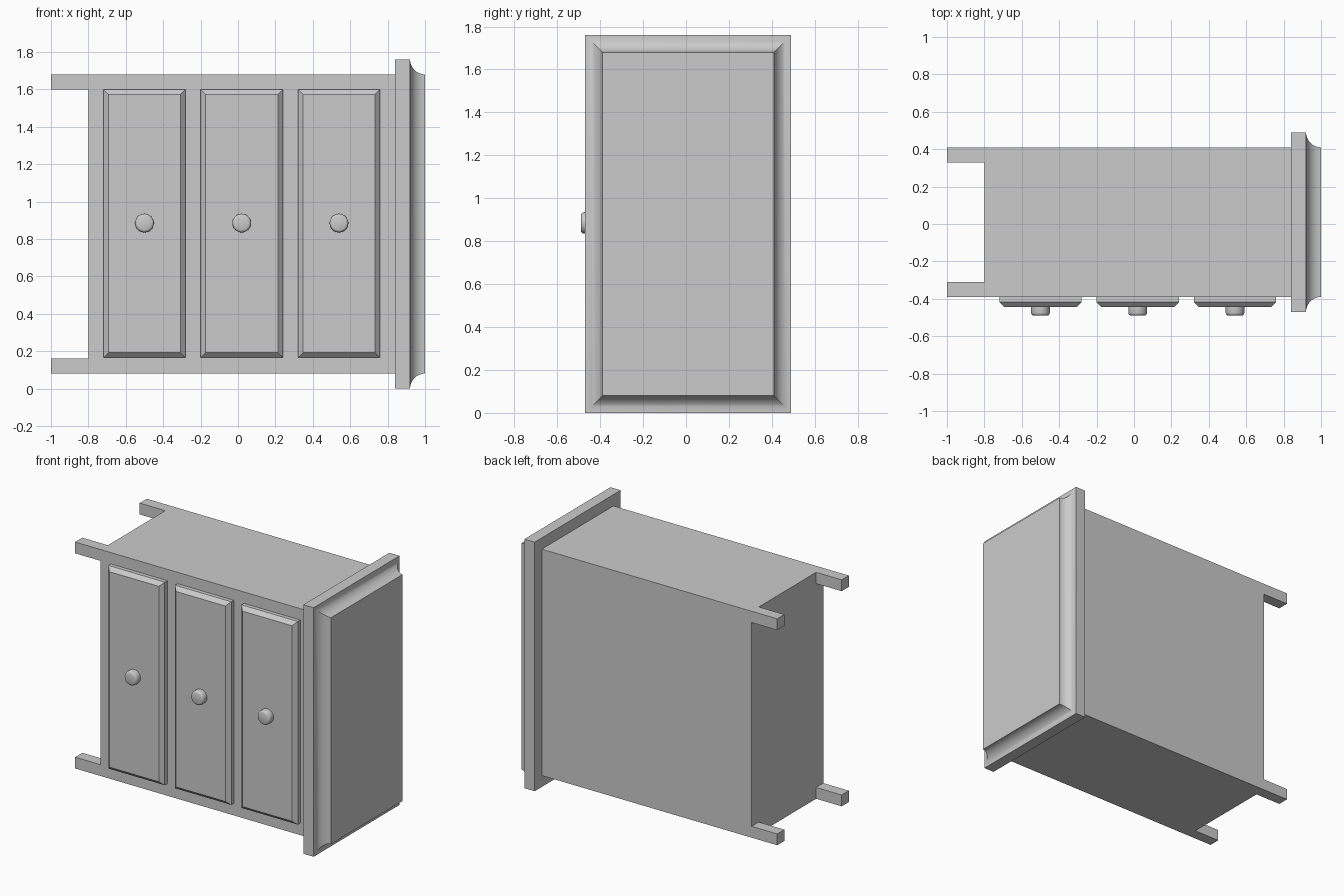
import bpy
import bmesh
import math
from mathutils import Matrix

cube = bpy.data.objects.get("Cube")
if cube:
    bpy.data.objects.remove(cube, do_unlink=True)

grey = bpy.data.materials.new("plain grey")
grey.use_nodes = True
colour = (0.6, 0.6, 0.6, 1)
grey.diffuse_color = colour
grey.node_tree.nodes["Principled BSDF"].inputs["Base Color"].default_value = colour


def finish(name, bm, smooth=False):
    bmesh.ops.recalc_face_normals(bm, faces=bm.faces)
    mesh = bpy.data.meshes.new(name)
    bm.to_mesh(mesh)
    bm.free()
    obj = bpy.data.objects.new(name, mesh)
    mesh.materials.append(grey)
    bpy.context.collection.objects.link(obj)
    if smooth:
        bpy.ops.object.select_all(action='DESELECT')
        obj.select_set(True)
        bpy.context.view_layer.objects.active = obj
        bpy.ops.object.shade_smooth_by_angle(angle=math.radians(35))
    return obj


def loft(name, rings, smooth=False):
    """Skin a list of closed point rings and cap both ends."""
    bm = bmesh.new()
    loops = [[bm.verts.new(p) for p in ring] for ring in rings]
    for a, b in zip(loops, loops[1:]):
        for i in range(len(a)):
            j = (i + 1) % len(a)
            bm.faces.new((a[i], a[j], b[j], b[i]))
    bm.faces.new(loops[0])
    bm.faces.new(loops[-1])
    return finish(name, bm, smooth)


def ring_x(x, y0, y1, z0, z1, inset=0):
    y0, y1, z0, z1 = y0 + inset, y1 - inset, z0 + inset, z1 - inset
    return [(x, y0, z0), (x, y1, z0), (x, y1, z1), (x, y0, z1)]


def ring_y(y, x0, x1, z0, z1, inset=0):
    x0, x1, z0, z1 = x0 + inset, x1 - inset, z0 + inset, z1 - inset
    return [(x0, y, z0), (x1, y, z0), (x1, y, z1), (x0, y, z1)]


def box(name, x0, x1, *sides):
    return loft(name, [ring_x(x0, *sides), ring_x(x1, *sides)])


# Cabinet body, lying on its side with the tabletop towards +x
front, back, low, high = -0.39, 0.41, 0.08, 1.68
box("cabinet_body", -0.8, 0.84, front, back, low, high)

# Four square feet flush with the body corners
foot = 0.08
for depth, y in (("front", front), ("back", back - foot)):
    for side, z in (("lower", low), ("upper", high - foot)):
        box(f"{depth}_{side}_foot", -1, -0.8, y, y + foot, z, z + foot)

# Tabletop slab rising to a concave moulding
outline = (front - 0.08, back + 0.08, low - 0.08, high + 0.08)
r = 0.08
rings = [ring_x(0.84, *outline)]
for i in range(13):
    a = math.pi / 2 * i / 12
    rings.append(ring_x(1 - r * math.cos(a), *outline, inset=r * math.sin(a)))
loft("moulded_tabletop", rings, smooth=True)

# Three drawer fronts with bevelled faces, each with a round knob
for name, x in (("lower", -0.5), ("middle", 0.02), ("upper", 0.54)):
    size = (x - 0.22, x + 0.22, 0.165, 1.6)
    loft(f"{name}_drawer_front", [
        ring_y(front, *size), ring_y(-0.418, *size), ring_y(-0.445, *size, inset=0.027)])

    knob = []
    for y, radius in ((-0.44, 0.05), (-0.475, 0.05), (-0.482, 0.048),
                      (-0.487, 0.044), (-0.49, 0.037)):
        knob.append([(x + radius * math.cos(t * math.tau / 32), y,
                      0.885 + radius * math.sin(t * math.tau / 32)) for t in range(32)])
    loft(f"{name}_drawer_knob", knob, smooth=True)
